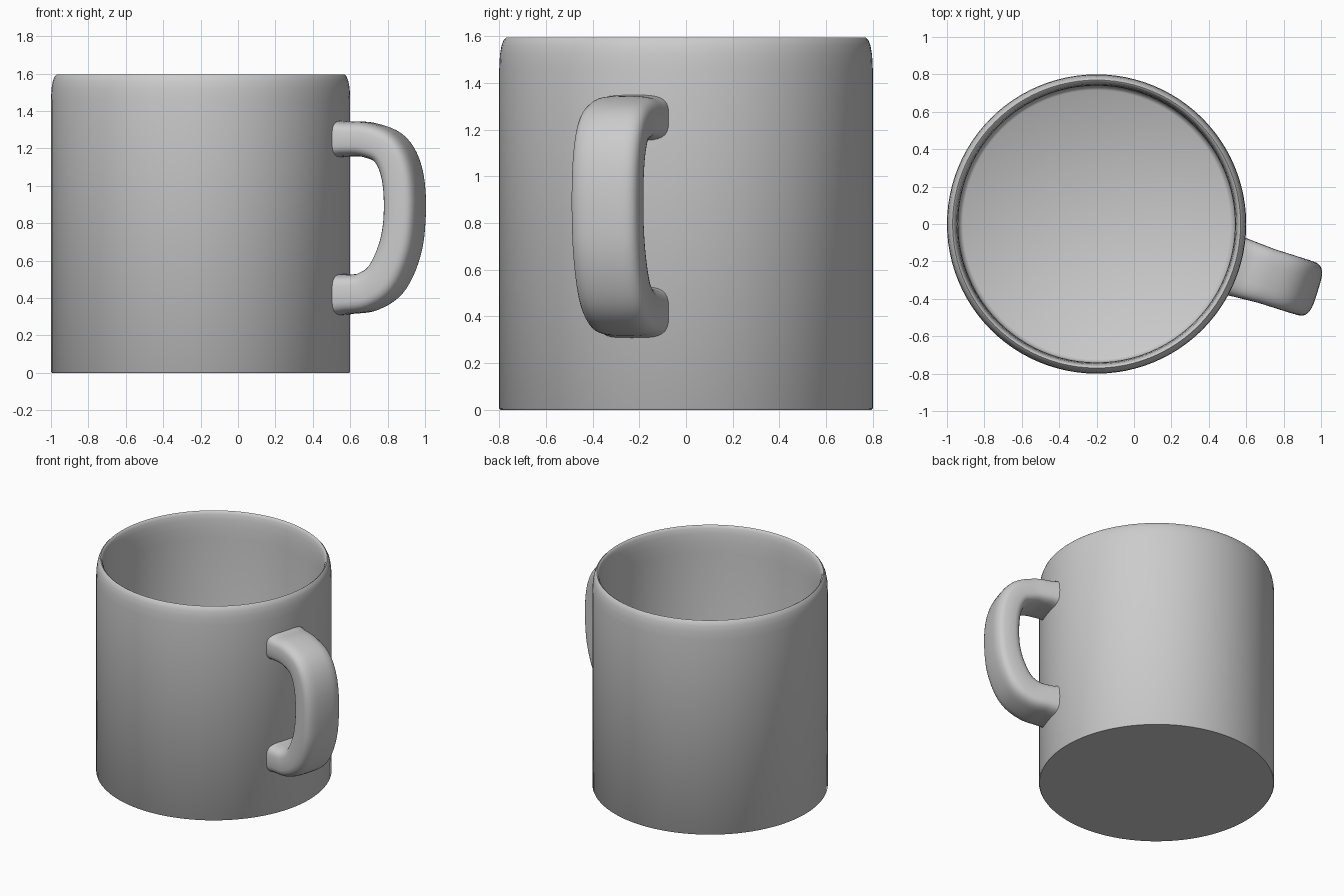
import bpy, bmesh, math
from mathutils import Vector

if "Cube" in bpy.data.objects:
    bpy.data.objects.remove(bpy.data.objects["Cube"])

CENTRE = Vector((-0.2, 0, 0))
ANGLE = math.radians(-17.5)


def finish(name, bm, angle):
    bmesh.ops.recalc_face_normals(bm, faces=bm.faces[:])
    mesh = bpy.data.meshes.new(name)
    bm.to_mesh(mesh)
    bm.free()
    obj = bpy.data.objects.new(name, mesh)
    bpy.context.collection.objects.link(obj)
    bpy.ops.object.select_all(action='DESELECT')
    obj.select_set(True)
    bpy.context.view_layer.objects.active = obj
    bpy.ops.object.shade_smooth_by_angle(angle=math.radians(angle))
    return obj


def bridge(bm, a, b):
    n = len(a)
    for i in range(n):
        bm.faces.new((a[i], a[(i + 1) % n], b[(i + 1) % n], b[i]))


def catmull(points, steps):
    pts = [Vector(p) for p in points]
    pts = [2 * pts[0] - pts[1]] + pts + [2 * pts[-1] - pts[-2]]
    out = []
    for i in range(1, len(pts) - 2):
        a, b, c, d = pts[i - 1:i + 3]
        for s in range(steps):
            t = s / steps
            out.append(0.5 * (2 * b + (c - a) * t + (2 * a - 5 * b + 4 * c - d) * t**2
                              + (3 * b - a - 3 * c + d) * t**3))
    return out + [pts[-2]]


# Cup body: lathed wall with a rounded lip and a hollow inside
profile = [(0.795, 0), (0.8, 0.006), (0.8, 1.46), (0.797, 1.52), (0.79, 1.56),
           (0.78, 1.585), (0.77, 1.595), (0.762, 1.59), (0.755, 1.575),
           (0.748, 1.54), (0.743, 1.48), (0.74, 1.4), (0.74, 0.1),
           (0.733, 0.075), (0.715, 0.06)]
SEG = 96
bm = bmesh.new()
rings = [[bm.verts.new(CENTRE + Vector((r * math.cos(math.tau * i / SEG),
                                        r * math.sin(math.tau * i / SEG), z)))
          for i in range(SEG)] for r, z in profile]
for a, b in zip(rings, rings[1:]):
    bridge(bm, a, b)
bm.faces.new(rings[0])
bm.faces.new(rings[-1])
finish("cup_body", bm, 40)

# Handle: rounded-rectangle section swept along a path of (radius, height)
path = catmull([(0.757, 1.25), (0.83, 1.25), (0.94, 1.245), (1.06, 1.195), (1.125, 1.07),
                (1.143, 0.88), (1.12, 0.68), (1.045, 0.51), (0.94, 0.435),
                (0.83, 0.42), (0.757, 0.418)], 6)
out_dir = Vector((math.cos(ANGLE), math.sin(ANGLE), 0))
side = Vector((-math.sin(ANGLE), math.cos(ANGLE), 0))
up = Vector((0, 0, 1))
N = 32


def power(v):
    return math.copysign(abs(v) ** 0.55, v)


bm = bmesh.new()
rings = []
for k, p in enumerate(path):
    t = (path[min(k + 1, len(path) - 1)] - path[max(k - 1, 0)]).normalized()
    normal = out_dir * -t.y + up * t.x
    flare = 1 + 0.14 * max(0, (0.85 - p.x) / 0.09) ** 2
    thick = (0.093 if p.y > 0.8 else 0.093 + 0.012 * min(1, (0.8 - p.y) / 0.35)) * flare
    width = 0.15 + 0.012 * max(0, (0.95 - p.x) / 0.19)
    base = CENTRE + out_dir * p.x + up * p.y + side * 0.008
    ring = []
    for i in range(N):
        a = math.tau * i / N
        ring.append(bm.verts.new(base + side * width * power(math.cos(a))
                                 + normal * thick * power(math.sin(a))))
    rings.append(ring)
for a, b in zip(rings, rings[1:]):
    bridge(bm, a, b)
bm.faces.new(rings[0])
bm.faces.new(rings[-1])
finish("handle", bm, 60)
